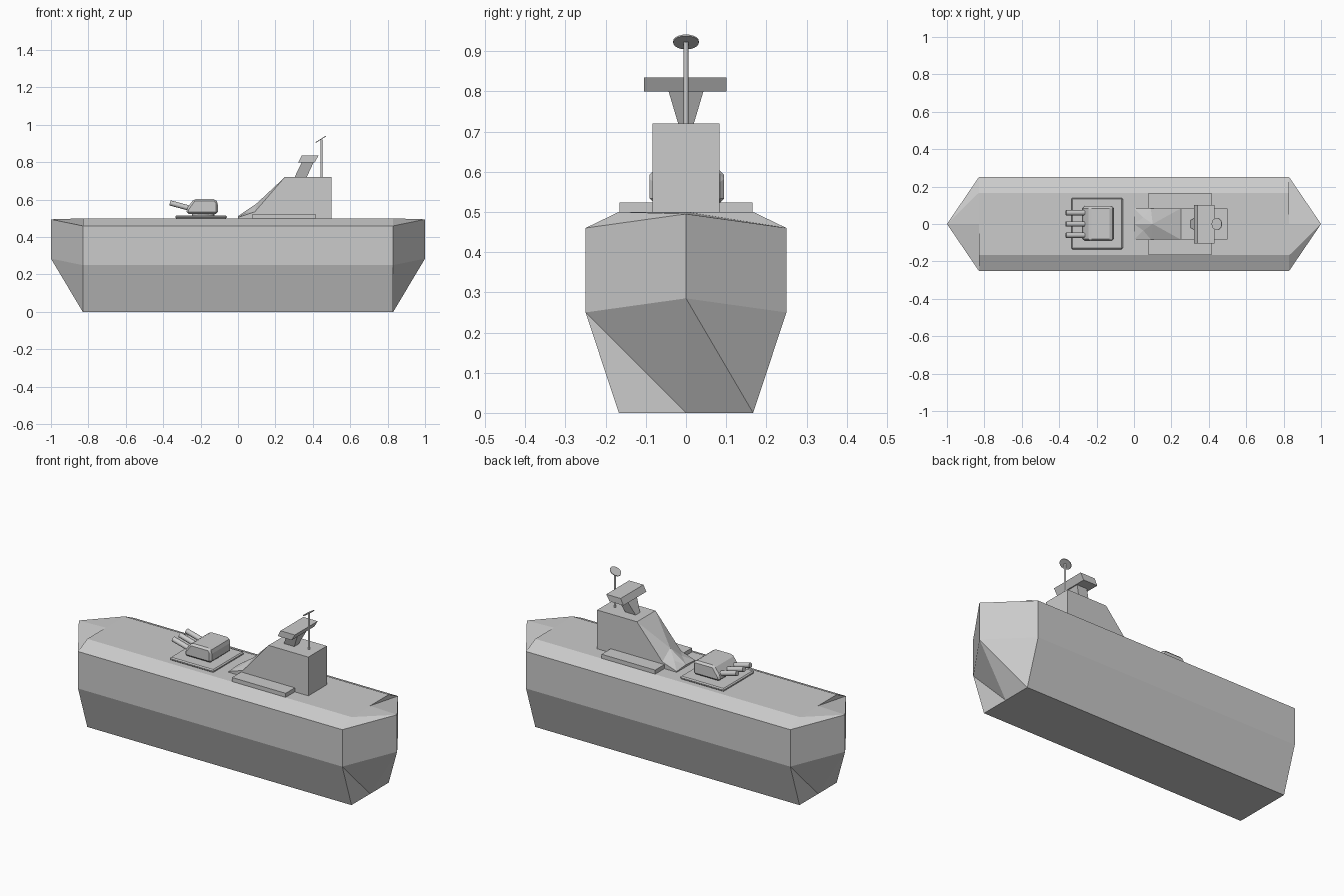
import bpy, bmesh
from math import radians, sin, cos
from mathutils import Vector

if "Cube" in bpy.data.objects:
    bpy.data.objects.remove(bpy.data.objects["Cube"])


def make(name, verts, faces, bevel=0):
    me = bpy.data.meshes.new(name)
    me.from_pydata(verts, [], faces)
    bm = bmesh.new()
    bm.from_mesh(me)
    bmesh.ops.remove_doubles(bm, verts=bm.verts, dist=1e-5)
    bmesh.ops.recalc_face_normals(bm, faces=bm.faces)
    bm.to_mesh(me)
    bm.free()
    ob = bpy.data.objects.new(name, me)
    bpy.context.collection.objects.link(ob)
    if bevel:
        mod = ob.modifiers.new("bevel", 'BEVEL')
        mod.width, mod.segments = bevel, 1
    return ob


def loft(name, a, b, bevel=0):
    """Solid between two matching rings."""
    n = len(a)
    sides = [(i, (i + 1) % n, n + (i + 1) % n, n + i) for i in range(n)]
    return make(name, a + b, sides + [tuple(range(n)), tuple(range(n, 2 * n))], bevel)


def rect(x0, x1, y0, y1, z):
    return [(x0, y0, z), (x1, y0, z), (x1, y1, z), (x0, y1, z)]


def box(name, x0, x1, y0, y1, z0, z1, bevel=0):
    return loft(name, rect(x0, x1, y0, y1, z0), rect(x0, x1, y0, y1, z1), bevel)


def rod(name, p, q, r, sides=12, r2=None):
    p, q = Vector(p), Vector(q)
    bpy.ops.mesh.primitive_cone_add(vertices=sides, radius1=r, radius2=r if r2 is None else r2,
                                    depth=(q - p).length, location=(p + q) / 2,
                                    rotation=(q - p).to_track_quat('Z', 'Y').to_euler())
    ob = bpy.context.object
    ob.name = name
    bpy.ops.object.shade_smooth_by_angle(angle=radians(35))
    return ob


# Hull: eight-sided section, pointed ends that are half-turn copies of each other
section = [(0, 0), (.167, 0), (.25, .25), (.25, .46), (.167, .5), (0, .5),
           (-.167, .5), (-.25, .46), (-.25, .25), (-.167, 0)]
end_faces = [(0, 1, 10), (1, 2, 10), (2, 3, 11, 10), (3, 5, 11), (3, 4, 5),
             (5, 6, 11), (6, 7, 11), (7, 8, 10, 11), (8, 0, 10), (8, 9, 0)]
verts, faces = [], []
for s in (1, -1):
    k = len(verts)
    verts += [(s * .83, s * y, z) for y, z in section] + [(s, 0, .285), (s, 0, .495)]
    faces += [tuple(i + k for i in f) for f in end_faces]
for i in range(10):
    j = (i + 1) % 10
    faces.append((i, j, 12 + (10 - j) % 10, 12 + (10 - i) % 10))
make("hull", verts, faces)

# Gun turret
box("turret_base", -.335, -.06, -.135, .14, .498, .516, .006)
rod("turret_ring", (-.185, 0, .51), (-.185, 0, .53), .06, 16)
profile = [(-.275, .523), (-.275, .55), (-.237, .603), (-.12, .603), (-.108, .585), (-.108, .523)]
loft("turret_house", [(x, -.091, z) for x, z in profile],
     [(x, .095, z) for x, z in profile], .014)
for i, y in enumerate((-.06, 0, .06)):
    rod(f"gun_barrel_{i + 1}", (-.235, y, .548), (-.364, y, .583), .014)

# Deckhouse with platform and faceted sloping front
box("deck_platform", .078, .415, -.165, .165, .495, .523)
box("deckhouse", .25, .5, -.083, .083, .495, .72)
verts = [(.25, -.083, .72), (.25, .083, .72), (.10, 0, .58), (0, 0, .512),
         (.25, -.083, .495), (.25, .083, .495), (0, 0, .495)]
faces = [(0, 1, 2), (0, 1, 5, 4)]
for s, top, low in ((-1, 0, 4), (1, 1, 5)):
    k = len(verts)
    verts += [(.09, s * .083, .535), (.05, s * .035, .535),
              (0, s * .083, .505), (0, s * .083, .495)]
    faces += [(top, 2, k), (2, k, k + 1), (2, k + 1, 3), (k, k + 1, k + 2),
              (k + 1, k + 2, 3), (top, k, low), (k, low, k + 3), (k, k + 3, k + 2),
              (k + 2, k + 3, 6, 3), (low, k + 3, 6)]
faces.append((4, 5, 6))
make("sloped_front", verts, faces)

# Raked lookout on its flared neck
loft("lookout_neck", rect(.30, .365, -.018, .018, .715), rect(.342, .405, -.044, .044, .802))
loft("lookout_head", rect(.322, .41, -.104, .101, .80), rect(.34, .43, -.104, .101, .835))

# Mast with tilted dish
rod("mast", (.446, 0, .71), (.446, 0, .923), .006)
n = Vector((-sin(radians(32)), 0, cos(radians(32))))
c = Vector((.443, 0, .923))
rod("mast_dish", c - n * .002, c + n * .002, .032, 20)
